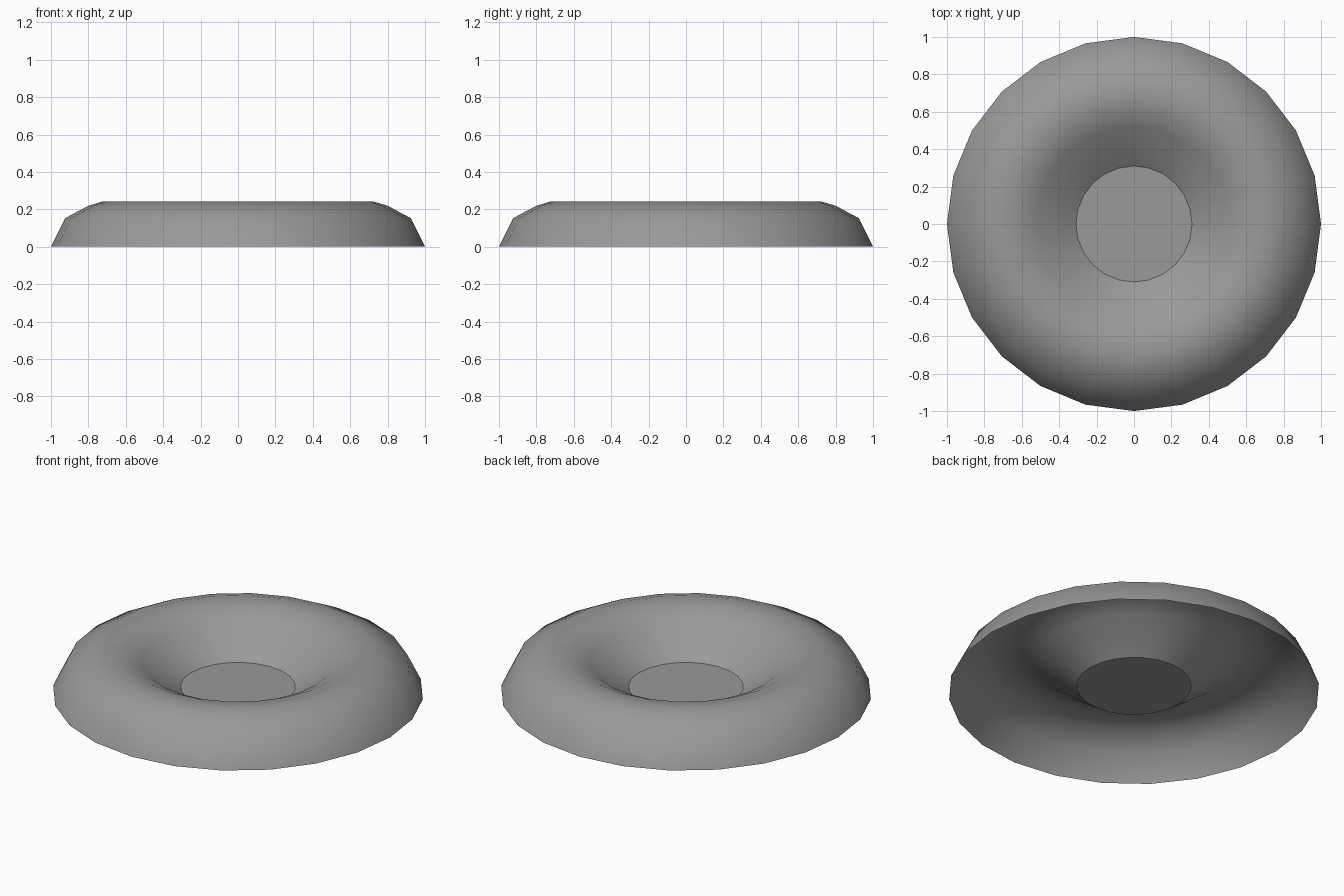
import bpy, bmesh, math

if "Cube" in bpy.data.objects:
    bpy.data.objects.remove(bpy.data.objects["Cube"])

SIDES = 24
# Half profile (radius, height): floor edge, bowl wall, rounded rim, outer skirt
PROFILE = [(0.31, 0.034), (0.52, 0.186), (0.61, 0.229), (0.72, 0.243),
           (0.80, 0.219), (0.925, 0.152), (1.0, 0.0)]

bm = bmesh.new()


def ring(radius, z):
    return [bm.verts.new((radius * math.cos(2 * math.pi * i / SIDES),
                          radius * math.sin(2 * math.pi * i / SIDES), z))
            for i in range(SIDES)]


rings = [ring(r, z) for r, z in PROFILE]

# Flat floor of the dish
bm.faces.new(rings[0])

# Open underside: a single skin from bowl over the rim to the skirt
for inner, outer in zip(rings, rings[1:]):
    for i in range(SIDES):
        j = (i + 1) % SIDES
        bm.faces.new((inner[i], outer[i], outer[j], inner[j]))

# Smooth shading with a crisp edge around the floor
for face in bm.faces:
    face.smooth = True
for i in range(SIDES):
    bm.edges.get((rings[0][i], rings[0][(i + 1) % SIDES])).smooth = False

mesh = bpy.data.meshes.new("round_dish")
bm.to_mesh(mesh)
bm.free()
dish = bpy.data.objects.new("round_dish", mesh)
bpy.context.collection.objects.link(dish)

# Dark grey
grey = bpy.data.materials.new("dark_grey")
grey.diffuse_color = (0.32, 0.32, 0.32, 1)
grey.use_nodes = True
grey.node_tree.nodes["Principled BSDF"].inputs["Base Color"].default_value = grey.diffuse_color
mesh.materials.append(grey)
